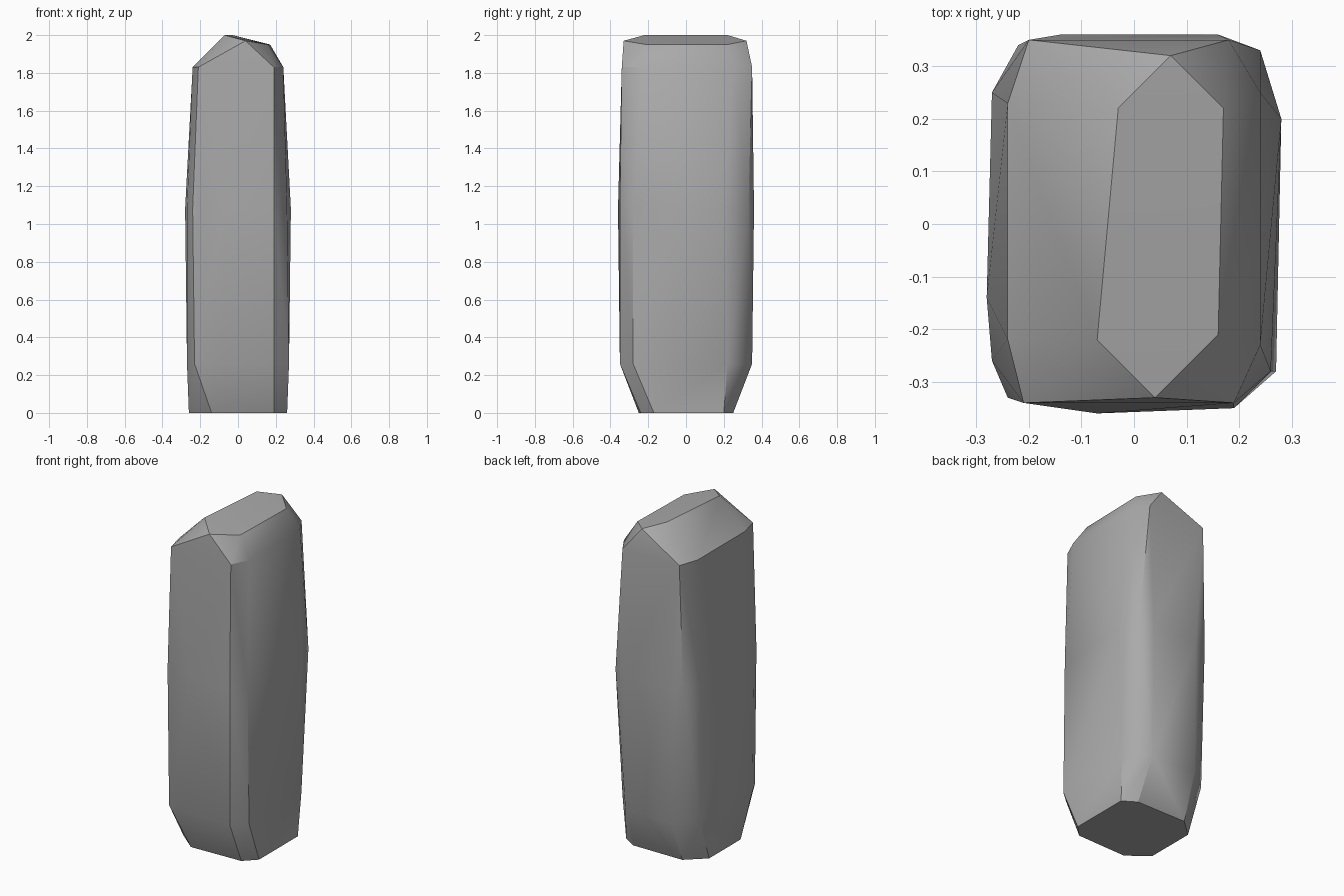
import bpy
import bmesh
from mathutils import Vector

default_cube = bpy.data.objects.get("Cube")
if default_cube:
    bpy.data.objects.remove(default_cube, do_unlink=True)


def make_material(name, grey):
    """One flat colour for both the viewport and the render."""
    material = bpy.data.materials.new(name)
    material.use_nodes = True
    colour = (grey, grey, grey, 1)
    material.diffuse_color = colour
    shader = material.node_tree.nodes["Principled BSDF"]
    shader.inputs["Base Color"].default_value = colour
    return material


def add_ring(bm, height, outline):
    """Adds one irregular horizontal cross-section of the stone."""
    for x, y in outline:
        bm.verts.new(Vector((x, y, height)))


bm = bmesh.new()

# Narrow chipped foot
add_ring(bm, 0, [(-.14, -.25), (.19, -.24), (.26, -.17), (.26, .2),
                 (.18, .25), (-.15, .25), (-.26, .15), (-.26, -.15)])

# Lower shoulder, where the foot widens into the body
add_ring(bm, .26, [(-.23, -.33), (-.07, -.35), (.19, -.35), (.27, -.28),
                   (.27, .22), (.16, .35), (-.14, .35), (-.27, .25), (-.27, -.25)])

# Widest part of the body
add_ring(bm, 1.08, [(-.24, -.33), (-.07, -.36), (.19, -.35), (.26, -.28),
                    (.28, .2), (.24, .33), (.16, .36), (-.14, .36),
                    (-.22, .34), (-.27, .25), (-.28, -.14), (-.27, -.26)])

# Upper shoulder
add_ring(bm, 1.83, [(-.21, -.34), (.19, -.34), (.24, -.23), (.24, .25),
                    (.18, .35), (-.2, .35), (-.24, .23), (-.24, -.22)])

# Slanting crown: high ridge, right-hand edge and the two gable tips
add_ring(bm, 2, [(-.07, -.22), (-.03, .22)])
add_ring(bm, 1.95, [(.16, -.21), (.17, .22)])
add_ring(bm, 1.97, [(.04, -.33), (.07, .32)])

# Wrap the sections in one faceted skin
hull = bmesh.ops.convex_hull(bm, input=bm.verts[:])
unused = set(hull["geom_interior"]) | set(hull["geom_unused"])
loose = [item for item in unused if isinstance(item, bmesh.types.BMVert)]
bmesh.ops.delete(bm, geom=loose, context="VERTS")
bmesh.ops.recalc_face_normals(bm, faces=bm.faces[:])

mesh = bpy.data.meshes.new("standing_stone")
bm.to_mesh(mesh)
bm.free()
mesh.materials.append(make_material("stone grey", .4))

stone = bpy.data.objects.new("standing_stone", mesh)
bpy.context.collection.objects.link(stone)

# Soft shading on the gentle facets, crisp edges elsewhere
bpy.ops.object.select_all(action="DESELECT")
stone.select_set(True)
bpy.context.view_layer.objects.active = stone
bpy.ops.object.shade_smooth_by_angle()
